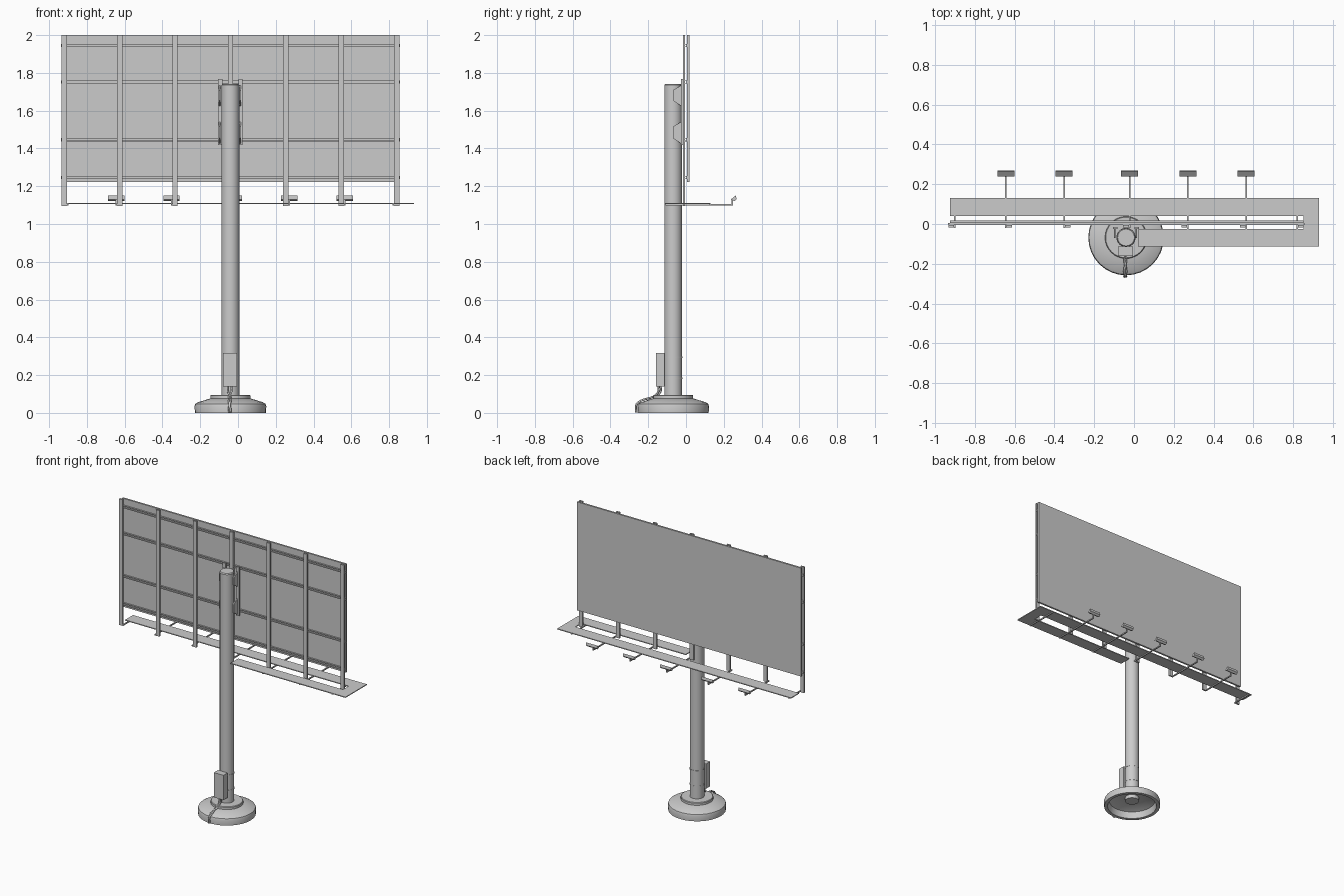
import bpy, bmesh
from math import radians, sin, cos, pi
from mathutils import Vector

cube = bpy.data.objects.get("Cube")
if cube:
    bpy.data.objects.remove(cube, do_unlink=True)

grey = bpy.data.materials.new("steel_grey")
grey.use_nodes = True
COLOUR = (0.6, 0.6, 0.6, 1)
grey.diffuse_color = COLOUR
grey.node_tree.nodes["Principled BSDF"].inputs["Base Color"].default_value = COLOUR

PX, PY = -0.04, -0.068          # pole axis
POSTS = [-0.92 + 0.2933 * i for i in range(7)]
DECK = 1.112                    # walkway height


def finish(name, bm, smooth=False):
    bmesh.ops.recalc_face_normals(bm, faces=bm.faces)
    me = bpy.data.meshes.new(name)
    bm.to_mesh(me)
    bm.free()
    me.materials.append(grey)
    ob = bpy.data.objects.new(name, me)
    bpy.context.collection.objects.link(ob)
    if smooth:
        bpy.ops.object.select_all(action='DESELECT')
        ob.select_set(True)
        bpy.context.view_layer.objects.active = ob
        bpy.ops.object.shade_smooth_by_angle(angle=radians(35))
    return ob


def box(name, x, y, z):
    """Box from (low, high) ranges on each axis."""
    bm = bmesh.new()
    bmesh.ops.create_cube(bm, size=1)
    for v in bm.verts:
        v.co = [r[0] if c < 0 else r[1] for c, r in zip(v.co, (x, y, z))]
    return finish(name, bm)


def prism(name, outline, x0, x1):
    """Extrude a (y, z) outline along x."""
    bm = bmesh.new()
    face = bm.faces.new([bm.verts.new((x0, y, z)) for y, z in outline])
    res = bmesh.ops.extrude_face_region(bm, geom=[face])
    verts = [g for g in res["geom"] if isinstance(g, bmesh.types.BMVert)]
    bmesh.ops.translate(bm, verts=verts, vec=(x1 - x0, 0, 0))
    return finish(name, bm)


def lathe(name, profile, sides=32):
    """Revolve an (r, z) profile about the pole axis."""
    bm = bmesh.new()
    rings = []
    for r, z in profile:
        if r == 0:
            rings.append([bm.verts.new((PX, PY, z))] * sides)
        else:
            rings.append([bm.verts.new((PX + r * cos(2 * pi * i / sides),
                                        PY + r * sin(2 * pi * i / sides), z))
                          for i in range(sides)])
    for a, b in zip(rings, rings[1:]):
        for i in range(sides):
            j = (i + 1) % sides
            bm.faces.new(list(dict.fromkeys((a[i], a[j], b[j], b[i]))))
    return finish(name, bm, True)


def cable(name, points, radius):
    cu = bpy.data.curves.new(name, 'CURVE')
    cu.dimensions = '3D'
    cu.bevel_depth = radius
    cu.bevel_resolution = 1
    cu.resolution_u = 4
    cu.use_fill_caps = True
    sp = cu.splines.new('BEZIER')
    sp.bezier_points.add(len(points) - 1)
    for p, co in zip(sp.bezier_points, points):
        p.co = co
        p.handle_left_type = p.handle_right_type = 'AUTO'
    cu.materials.append(grey)
    bpy.context.collection.objects.link(bpy.data.objects.new(name, cu))


# Foot, flange and pole
lathe("base_shell", [(0.165, 0), (0.188, 0), (0.19, 0.035), (0.186, 0.048),
                     (0.17, 0.057), (0.105, 0.077), (0.04, 0.077),
                     (0.04, 0.065), (0.1, 0.065), (0.155, 0.045), (0.165, 0)])
lathe("base_flange", [(0, 0.07), (0.106, 0.07), (0.106, 0.092), (0.102, 0.096), (0, 0.096)])
lathe("pole", [(0, 0.04), (0.047, 0.04), (0.047, 1.735), (0.042, 1.742), (0, 1.742)])
for z in (0.18, 0.29):
    lathe("box_strap", [(0.047, z), (0.0485, z), (0.0485, z + 0.008), (0.047, z + 0.008)])

# Power box with its cables
box("power_box", (-0.08, -0.004), (-0.16, -0.113), (0.14, 0.318))
for i, s in enumerate((-1, 1)):
    x = PX - 0.004
    cable("power_cable", [(x + s * 0.010, -0.135 - i * 0.012, 0.145),
                          (x + s * 0.009, -0.135 - i * 0.012, 0.112),
                          (x - s * 0.004, -0.175, 0.085),
                          (x + s * 0.005, -0.235, 0.066),
                          (x + s * 0.002, -0.262, 0.045),
                          (x + s * 0.005, -0.264, 0.003)], 0.0055)

# Display panel, rails and posts
box("panel", (-0.925, 0.853), (0.005, 0.018), (1.222, 2.0))
for z in (1.945, 1.752, 1.447, 1.246):
    box("rail_web", (-0.936, 0.858), (0.002, 0.005), (z - 0.009, z + 0.009))
    for s in (-1, 1):
        box("rail_flange", (-0.936, 0.858), (-0.006, 0.002),
            (z + s * 0.007 - 0.002, z + s * 0.007 + 0.002))
for x in POSTS:
    box("post", (x - 0.014, x + 0.014), (-0.017, -0.005), (1.096, 2.0))

# Brackets that hold the frame to the pole
for s in (-1, 1):
    xs = PX + s * 0.054
    box("bracket_beam", (xs - 0.011, xs + 0.011), (-0.026, -0.014), (1.417, 1.768))
    for low, high in ((1.43, 1.545), (1.63, 1.738)):
        prism("bracket_gusset", [(-0.018, low - 0.01), (-0.07, low + 0.025),
                                 (-0.07, high - 0.03), (-0.018, high)],
              xs - 0.006, xs + 0.002)

# Walkway, wrapping round one end
deck = (DECK - 0.006, DECK)
box("rear_walkway", (-0.925, 0.852), (0.04, 0.13), deck)
box("end_walkway", (0.852, 0.932), (-0.112, 0.13), deck)
box("front_walkway", (0.02, 0.852), (-0.112, -0.026), deck)
for i, x in enumerate(POSTS):
    side = 0.018 if 3 <= i < 6 or i == 0 else -0.018
    end = 0.25 if 0 < i < 6 else 0.125
    box("walkway_arm", (x + side - 0.004, x + side + 0.004), (-0.02, end), (1.098, 1.106))
    if x > 0:
        box("front_arm", (x + side - 0.004, x + side + 0.004), (-0.108, -0.012), (1.099, 1.106))

# Floodlights on the arm ends
for i in range(1, 6):
    x = POSTS[i] + (0.018 if i >= 3 else -0.018)
    box("lamp_stem", (x - 0.004, x + 0.004), (0.242, 0.25), (1.1, 1.13))
    prism("floodlight", [(0.238, 1.131), (0.264, 1.151), (0.268, 1.132), (0.256, 1.121)],
          x - 0.043, x + 0.043)
